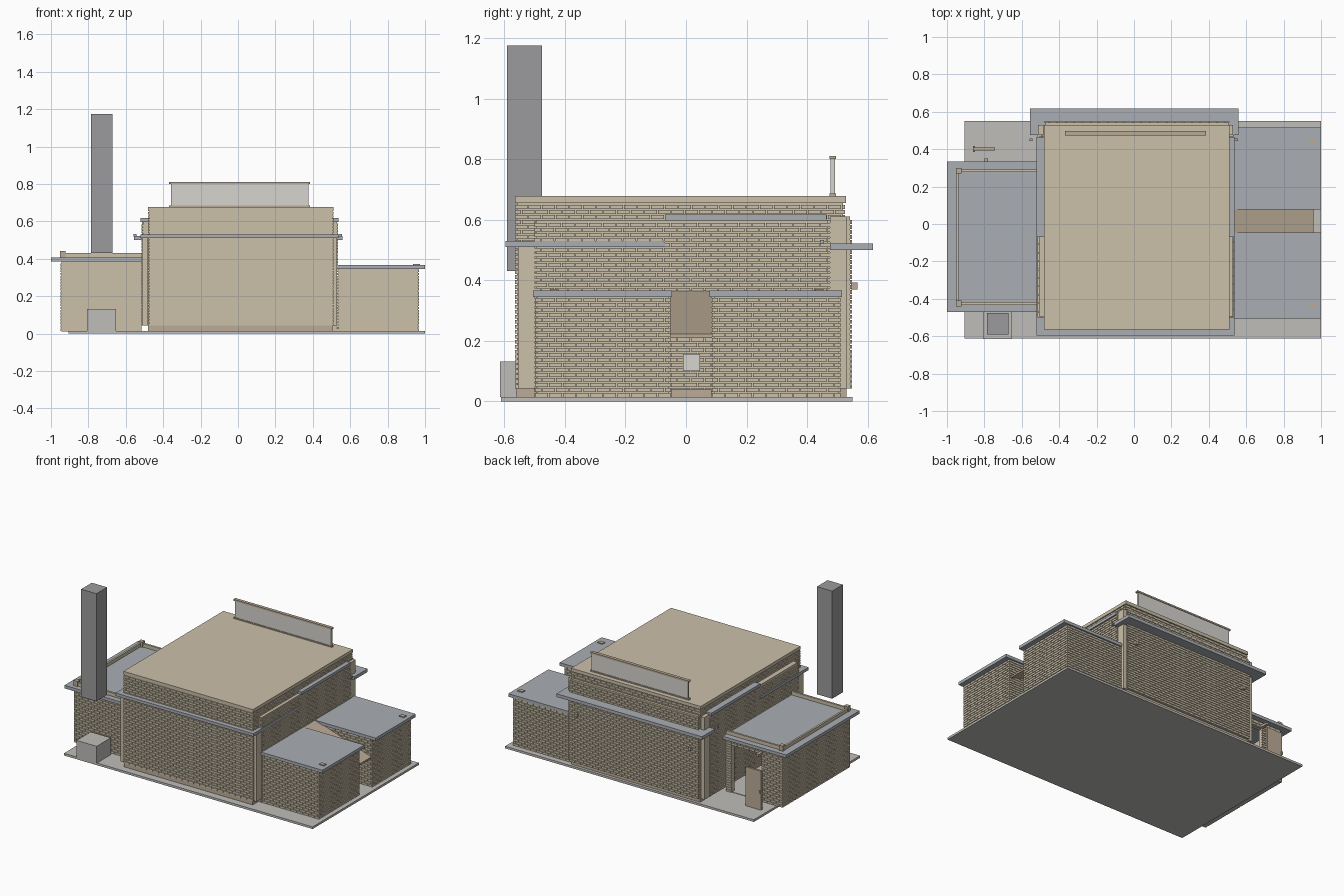
import bpy, bmesh
from mathutils import Vector

if "Cube" in bpy.data.objects:
    bpy.data.objects.remove(bpy.data.objects["Cube"])

COL = {"brick": (.60, .53, .40), "slate": (.40, .42, .45), "concrete": (.52, .51, .49),
       "dark": (.33, .33, .34), "brown": (.50, .41, .31), "pale": (.68, .66, .62)}
MAT = {}
for n, c in COL.items():
    MAT[n] = bpy.data.materials.new(n)
    MAT[n].diffuse_color = (*c, 1)


def finish(name, bm, mat):
    me = bpy.data.meshes.new(name)
    bm.to_mesh(me)
    bm.free()
    me.materials.append(MAT[mat])
    ob = bpy.data.objects.new(name, me)
    bpy.context.collection.objects.link(ob)
    return ob


def box(name, x0, x1, y0, y1, z0, z1, mat):
    bm = bmesh.new()
    bmesh.ops.create_cube(bm, size=1)
    for v in bm.verts:
        v.co = ((x0 + x1) / 2 + v.co.x * (x1 - x0),
                (y0 + y1) / 2 + v.co.y * (y1 - y0),
                (z0 + z1) / 2 + v.co.z * (z1 - z0))
    return finish(name, bm, mat)


def prism(name, profile, y0, y1, mat):
    """Extrude an x/z profile along y."""
    bm = bmesh.new()
    f = bm.faces.new([bm.verts.new((x, y0, z)) for x, z in profile])
    ext = bmesh.ops.extrude_face_region(bm, geom=[f])["geom"]
    bmesh.ops.translate(bm, vec=(0, y1 - y0, 0),
                        verts=[g for g in ext if isinstance(g, bmesh.types.BMVert)])
    bmesh.ops.recalc_face_normals(bm, faces=bm.faces)
    return finish(name, bm, mat)


RELIEF, COURSE, BRICK, JOINT = .006, .0165, .045, .0035


def bricks(name, p0, p1, z0, z1, hole=None):
    """Staggered bricks standing proud of a wall; outward is right of p0 -> p1.
    hole = (start, end, top) measured along the wall."""
    p0, p1 = Vector((*p0, 0)), Vector((*p1, 0))
    length = (p1 - p0).length
    d = (p1 - p0) / length
    out = Vector((d.y, -d.x, 0))
    bm = bmesh.new()
    for row in range(int((z1 - z0) / COURSE + .01)):
        za = z0 + row * COURSE
        zb = za + COURSE - JOINT
        spans = [(0, length)]
        if hole and za < hole[2]:
            spans = [(0, hole[0]), (hole[1], length)]
        for s0, s1 in spans:
            s = s0 - (BRICK / 2 if row % 2 else 0)
            while s < s1 - .004:
                a, b = max(s, s0), min(s + BRICK - JOINT, s1)
                s += BRICK
                if b - a < .004:
                    continue
                back = [p0 + d * u + Vector((0, 0, z)) - out * RELIEF
                        for u, z in ((a, za), (b, za), (b, zb), (a, zb))]
                bv = [bm.verts.new(v) for v in back]
                fv = [bm.verts.new(v + out * RELIEF) for v in back]
                bm.faces.new(fv)
                for i in range(4):
                    j = (i + 1) % 4
                    bm.faces.new((bv[i], bv[j], fv[j], fv[i]))
    return finish(name, bm, "brick")


def brick_block(name, x0, x1, y0, y1, z0, z1, sides):
    r = RELIEF
    box(name + "_core", x0 + r, x1 - r, y0 + r, y1 - r, z0, z1, "brick")
    runs = {"front": ((x0, y0), (x1, y0)), "right": ((x1, y0), (x1, y1)),
            "back": ((x1, y1), (x0, y1)), "left": ((x0, y1), (x0, y0))}
    for s in sides:
        bricks(f"{name}_{s}_bricks", *runs[s], z0, z1)


# ground slab and plinth
box("ground_slab", -.905, 1, -.612, .55, 0, .015, "concrete")
box("plinth", -.48, .505, -.56, .53, .015, .042, "brown")

# main hall
brick_block("hall", -.48, .51, -.565, .525, .042, .66, ("front", "right", "back", "left"))
box("hall_roof", -.482, .51, -.565, .528, .655, .678, "brick")
brick_block("hall_back_wall", -.48, .51, .50, .548, .042, .61, ("back",))
brick_block("hall_right_wall", .48, .534, -.50, .475, .015, .60, ("right", "front", "back"))
brick_block("hall_left_wall", -.515, -.45, -.50, .475, .042, .60, ("left", "front", "back"))
for sx, x0, x1 in (("left", -.512, -.485), ("right", .505, .53)):
    box(f"{sx}_back_pier", x0, x1, .475, .53, .042, .61, "brick")
    box(f"{sx}_front_pier", x0, x1, -.555, -.50, .042, .51, "brick")

# hall eaves: low at front, raised at the rear of each side, low along the back
box("front_eave", -.52, .536, -.597, -.55, .51, .53, "slate")
for sx, x0, x1, g in (("left", -.52, -.47, -.548), ("right", .50, .536, .55)):
    box(f"{sx}_low_eave", x0, x1, -.56, -.07, .51, .53, "slate")
    box(f"{sx}_high_eave", x0, x1, -.07, .465, .597, .617, "slate")
    box(f"{sx}_eave_bracket", g - .012, g + .006, .443, .456, .52, .533, "slate")
box("back_eave", -.555, .56, .475, .618, .50, .522, "slate")

# rooftop panel with rails
box("roof_panel", -.358, .378, .478, .492, .678, .805, "pale")
for nm, z in (("bottom", .675), ("top", .80)):
    box(f"panel_{nm}_rail", -.368, .386, .474, .496, z, z + .011, "brown")

# lamps on the back wall
for x in (-.42, .45):
    box("wall_lamp", x - .01, x + .01, .545, .566, .37, .392, "brown")

# right wings with roofs and roof vents
for nm, y0, y1, vy in (("front", -.497, -.052, -.435), ("back", .086, .51, .44)):
    brick_block(f"{nm}_wing", .53, .968, y0, y1, .015, .345, ("front", "right", "back"))
    box(f"{nm}_wing_roof", .53, 1, y0 - .008, y1 + .006, .345, .366, "slate")
    box(f"{nm}_roof_vent", .935, .972, vy - .014, vy + .014, .366, .372, "brown")

# sloping canopy between the wings, with a window beneath
prism("sloping_canopy", [(.53, .366), (.96, .222), (.96, .21), (.53, .354)], -.052, .086, "brown")
box("passage_step", .53, .56, -.05, .085, .015, .04, "brown")
box("passage_window", .53, .542, -.01, .046, .10, .157, "pale")

# left wing, hollow, with a doorway in its back wall
X0, X1, Y0, Y1, ZT, T, R = -.95, -.515, -.44, .30, .385, .03, RELIEF
box("left_wing_front_wall", X0 + R, X1, Y0 + R, Y0 + T, .015, ZT, "brick")
box("left_wing_side_wall", X0 + R, X0 + T, Y0 + R, Y1 - R, .015, ZT, "brick")
box("doorway_outer_jamb", X0 + R, -.79, Y1 - T, Y1 - R, .015, ZT, "brick")
box("doorway_inner_jamb", -.56, X1, Y1 - T, Y1 - R, .015, ZT, "brick")
box("doorway_lintel", -.79, -.56, Y1 - T, Y1 - R, .34, ZT, "brick")
bricks("left_wing_front_bricks", (X0, Y0), (X1, Y0), .015, ZT)
bricks("left_wing_side_bricks", (X0, Y1), (X0, Y0), .015, ZT)
bricks("left_wing_back_bricks", (X1, Y1), (X0, Y1), .015, ZT, (.045, .275, .335))
box("left_wing_floor", X0 + R, X1, Y0 + R, Y1 - R, .012, .018, "concrete")
box("left_wing_roof", -1, -.515, -.47, .333, .385, .406, "slate")

# kerb and corner posts around the left roof
box("side_kerb", -.95, -.937, -.435, .295, .406, .43, "brick")
for nm, y in (("front", -.425), ("back", .285)):
    box(f"{nm}_kerb", -.95, -.515, y - .007, y + .007, .406, .43, "brick")
    box(f"{nm}_kerb_post", -.952, -.922, y - .015, y + .015, .406, .442, "brown")

# free-standing door leaf and small lamp by the doorway
box("door_leaf", -.86, -.742, .394, .408, .015, .285, "brown")
box("door_knob", -.862, -.85, .386, .416, .13, .15, "brown")
box("door_lamp", -.80, -.78, .30, .35, .345, .362, "brown")

# chimney and plant box
box("chimney", -.787, -.67, -.592, -.475, .43, 1.175, "dark")
box("plant_box", -.806, -.652, -.615, -.46, .015, .132, "concrete")

for m in bpy.data.materials:
    if m.users and not m.is_grease_pencil:
        m.use_nodes = True
        m.node_tree.nodes["Principled BSDF"].inputs["Base Color"].default_value = m.diffuse_color
